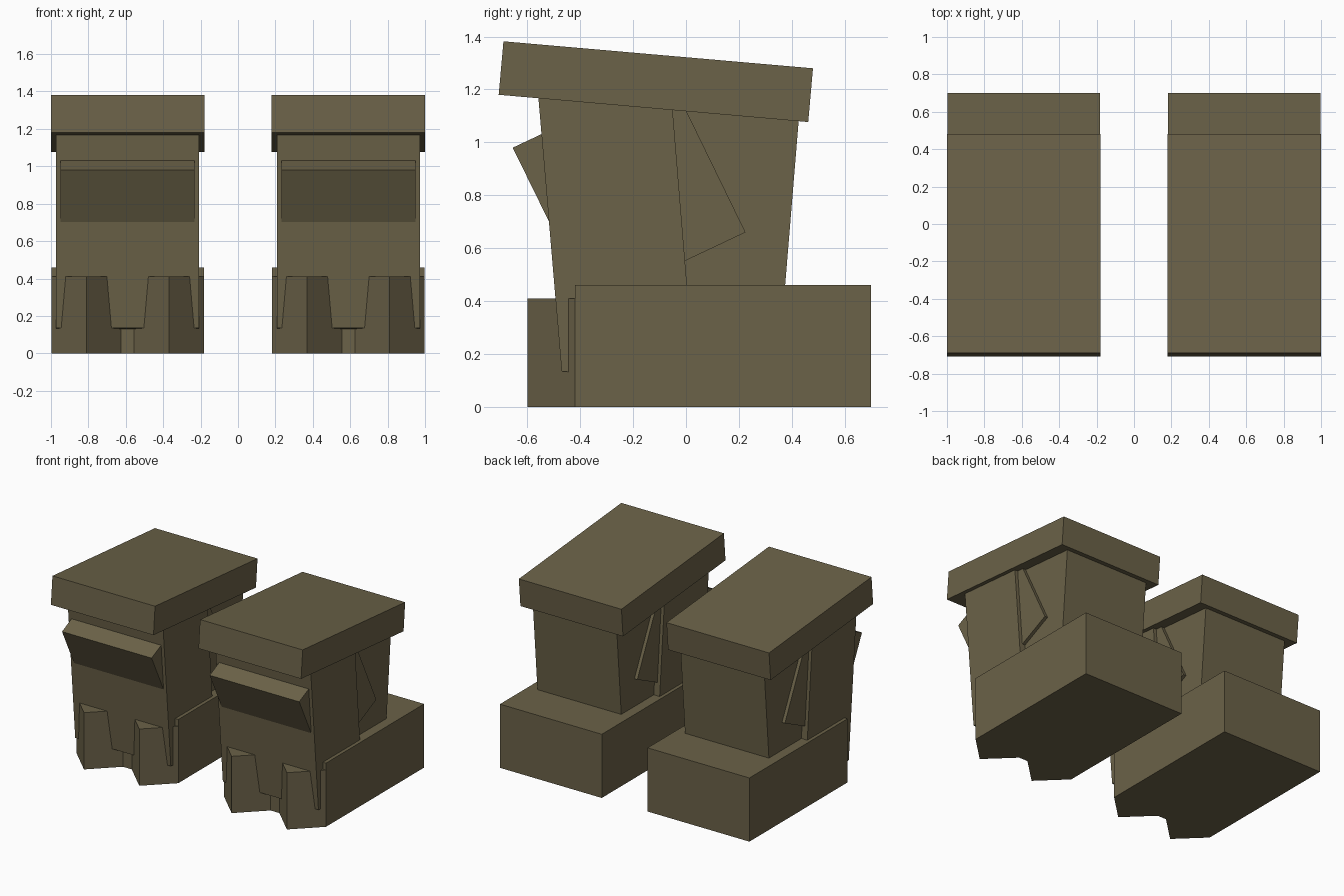
import bpy
import bmesh

if "Cube" in bpy.data.objects:
    bpy.data.objects.remove(bpy.data.objects["Cube"])

leather = bpy.data.materials.new("olive_brown")
leather.diffuse_color = (0.147, 0.122, 0.065, 1.0)
leather.use_nodes = True
leather.node_tree.nodes["Principled BSDF"].inputs["Base Color"].default_value = leather.diffuse_color


def prism(name, lower, upper):
    """Solid between two matching point loops."""
    bm = bmesh.new()
    a = [bm.verts.new(p) for p in lower]
    b = [bm.verts.new(p) for p in upper]
    n = len(a)
    bm.faces.new(a)
    bm.faces.new(b)
    for i in range(n):
        j = (i + 1) % n
        bm.faces.new((a[i], a[j], b[j], b[i]))
    bmesh.ops.recalc_face_normals(bm, faces=bm.faces)
    mesh = bpy.data.meshes.new(name)
    bm.to_mesh(mesh)
    bm.free()
    mesh.materials.append(leather)
    obj = bpy.data.objects.new(name, mesh)
    bpy.context.collection.objects.link(obj)


def side_profile(name, cx, half_width, profile):
    """Extrude a (y, z) profile across the boot's width."""
    prism(name,
          [(cx - half_width, y, z) for y, z in profile],
          [(cx + half_width, y, z) for y, z in profile])


# Side outlines shared by both boots: half width, then (y, z) corners
PARTS = {
    "sole": (0.407, [(-0.42, 0), (0.70, 0), (0.70, 0.46), (-0.42, 0.46)]),
    "front_shaft": (0.382, [(-0.47, 0.135), (0.034, 0.09),
                            (-0.057, 1.20), (-0.564, 1.24)]),
    "back_shaft": (0.335, [(-0.12, 0.28), (0.36, 0.28),
                           (0.434, 1.18), (-0.10, 1.22)]),
    "tilted_strap": (0.358, [(-0.655, 0.98), (-0.362, 0.383),
                             (0.225, 0.66), (-0.066, 1.257)]),
    "top_cuff": (0.41, [(-0.708, 1.18), (0.462, 1.077),
                        (0.48, 1.28), (-0.69, 1.382)]),
}

for side, cx in (("left", -0.59), ("right", 0.59)):
    for part, (half_width, profile) in PARTS.items():
        side_profile(f"{side}_{part}", cx, half_width, profile)

    # Two diamond-section toes at the front of the sole
    for label, dx in (("a", -0.221), ("b", 0.221)):
        x, y, rx, ry = cx + dx, -0.42, 0.186, 0.18
        diamond = [(x - rx, y), (x, y - ry), (x + rx, y), (x, y + ry)]
        prism(f"{side}_toe_{label}",
              [(px, py, 0) for px, py in diamond],
              [(px, py, 0.41) for px, py in diamond])
